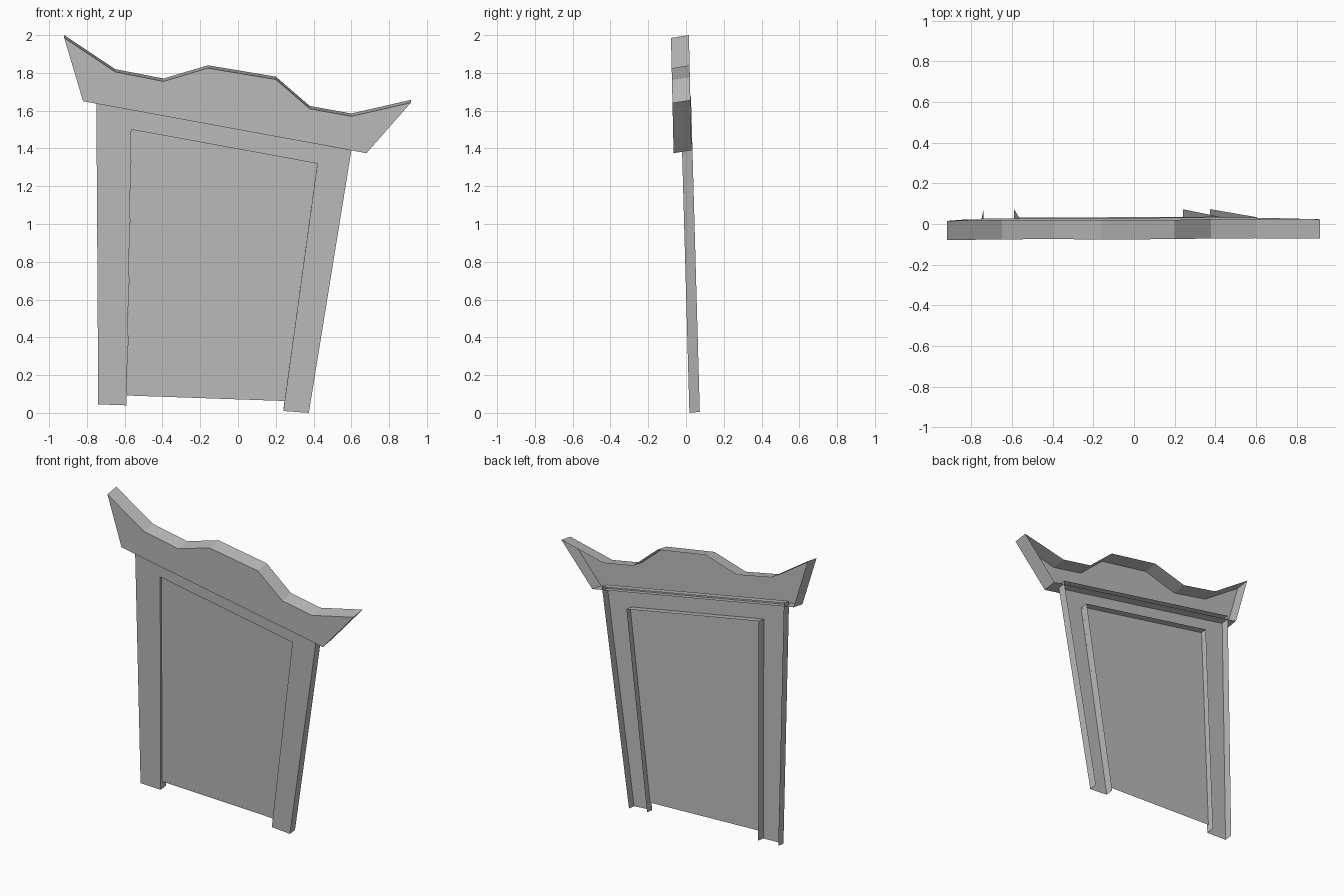
import bpy
import bmesh
from mathutils import Vector

if "Cube" in bpy.data.objects:
    bpy.data.objects.remove(bpy.data.objects["Cube"], do_unlink=True)

grey = bpy.data.materials.new("plain grey")
grey.use_nodes = True
grey.diffuse_color = (0.5, 0.5, 0.5, 1)
grey.node_tree.nodes["Principled BSDF"].inputs["Base Color"].default_value = (0.5, 0.5, 0.5, 1)


def shell(name, outline, base_y, lean, depth=None, open_edges=()):
    """Flat front on a leaning plane, with rim walls running back and no back face.
    The outline runs counter-clockwise as seen from the front."""
    bm = bmesh.new()
    front = [bm.verts.new((x, base_y - lean * z, z)) for x, z in outline]
    bm.faces.new(front)
    if depth:
        back = [bm.verts.new(v.co + Vector(depth)) for v in front]
        count = len(front)
        for i in range(count):
            j = (i + 1) % count
            if i not in open_edges:
                bm.faces.new((front[j], front[i], back[i], back[j]))
    # drop back corners that belong to no wall
    bmesh.ops.delete(bm, geom=[v for v in bm.verts if not v.link_faces], context="VERTS")
    mesh = bpy.data.meshes.new(name)
    bm.to_mesh(mesh)
    bm.free()
    mesh.materials.append(grey)
    obj = bpy.data.objects.new(name, mesh)
    bpy.context.collection.objects.link(obj)
    return obj


# Crooked door frame, open under both legs
frame = [(-0.74, 0.045), (-0.59, 0.04), (-0.565, 1.5), (0.42, 1.32),
         (0.24, 0.01), (0.375, 0.0), (0.605, 1.42), (-0.75, 1.67)]
shell("door_frame", frame, 0.018, 0.028, (0, 0.055, 0.006), open_edges=(0, 4))

# Door panel set slightly back inside the frame
panel = [(-0.588, 0.092), (0.247, 0.063), (0.42, 1.32), (-0.565, 1.5)]
shell("door_panel", panel, 0.032, 0.028)

# Wavy cornice with upturned ends
cornice = [(-0.82, 1.65), (0.68, 1.375), (0.915, 1.642), (0.6, 1.57), (0.38, 1.61),
           (0.2, 1.765), (-0.16, 1.825), (-0.395, 1.755), (-0.65, 1.805), (-0.92, 1.985)]
shell("cornice", cornice, -0.034, 0.023, (0, 0.095, 0.015))
